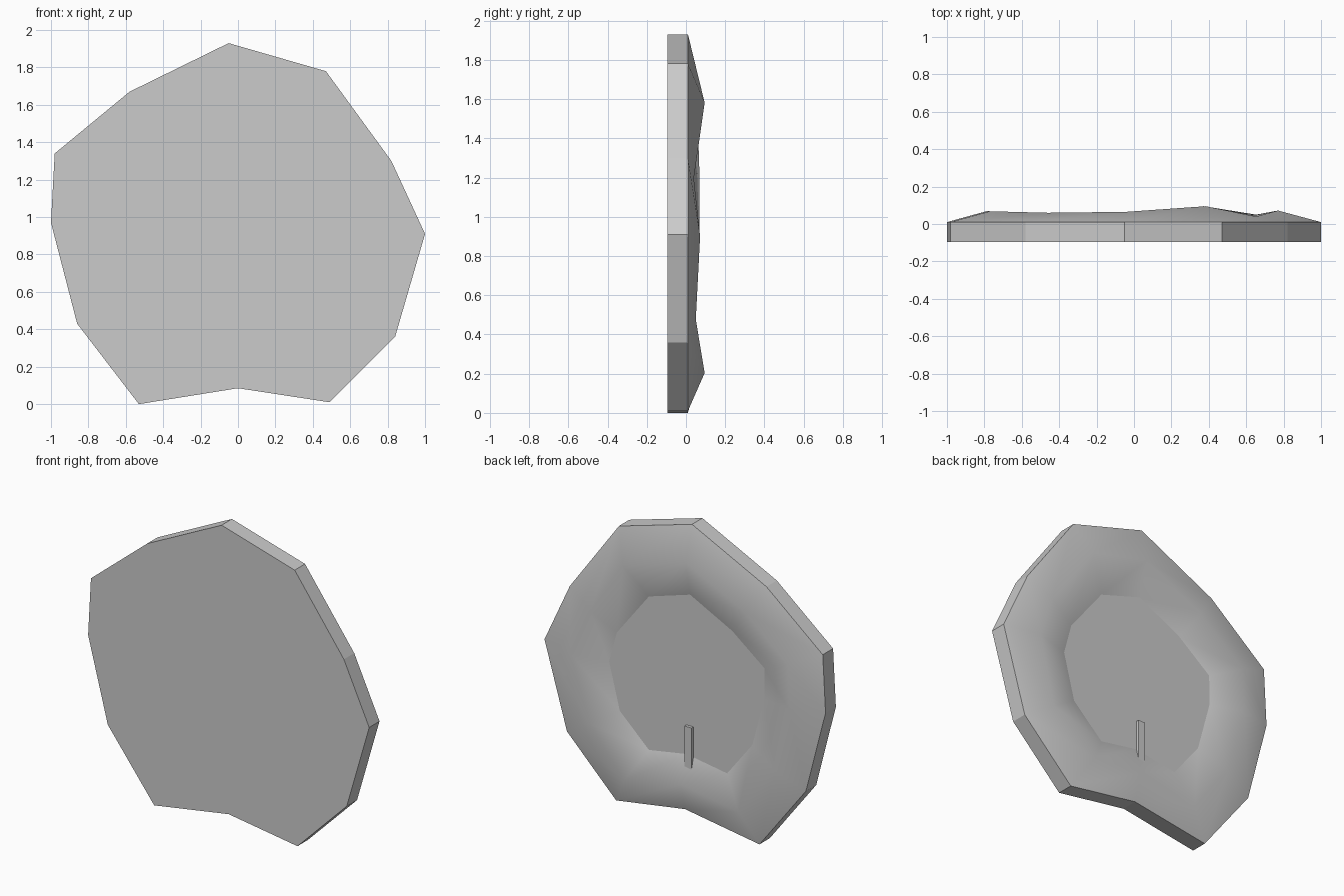
import bpy

if "Cube" in bpy.data.objects:
    bpy.data.objects.remove(bpy.data.objects["Cube"])

# One row per corner: outer x, outer z, inner x, inner z, ridge height
ROWS = [
    (-.05, 1.93, -.036, 1.474, .065), (.47, 1.78, .257, 1.384, .095),
    (.82, 1.30, .486, 1.09, .04), (1.0, .91, .54, .89, .072),
    (.84, .36, .464, .593, .05), (.49, .01, .257, .397, .095),
    (0, .085, -.01, .442, .06), (-.53, 0, -.30, .395, .06),
    (-.86, .43, -.479, .625, .05), (-1.0, .97, -.565, .944, .07),
    (-.98, 1.34, -.564, 1.143, .068), (-.58, 1.67, -.336, 1.321, .06),
]
FRONT, BACK = -.095, .01
N = len(ROWS)


def make(name, verts, faces, smooth=False):
    mesh = bpy.data.meshes.new(name)
    mesh.from_pydata(verts, [], faces)
    mesh.polygons.foreach_set("use_smooth", [smooth] * len(faces))
    obj = bpy.data.objects.new(name, mesh)
    bpy.context.collection.objects.link(obj)
    return obj


def bridge(a, b):
    # Quads between two rings that start at indices a and b
    return [(a + i, a + (i + 1) % N, b + (i + 1) % N, b + i) for i in range(N)]


# Flat faceted slab with the irregular outline
front = [(r[0], FRONT, r[1]) for r in ROWS]
outer = [(r[0], BACK, r[1]) for r in ROWS]
make("slab", front + outer,
     [tuple(reversed(range(N))), tuple(range(N, 2 * N))] + bridge(0, N))

# Smooth raised rim on the back
ridge = [((r[0] + r[2]) / 2 + (.02 if r[1] == 1.78 else 0), r[4],
          (r[1] + r[3]) / 2) for r in ROWS]
inner = [(r[2], BACK, r[3]) for r in ROWS]
make("raised_rim", outer + ridge + inner, bridge(0, N) + bridge(N, 2 * N), True)

# Small upright peg at the bottom of the recess
bpy.ops.mesh.primitive_cube_add(size=1, location=(-.035, .015, .49))
peg = bpy.context.object
peg.name = "peg"
peg.scale = (.05, .03, .28)
